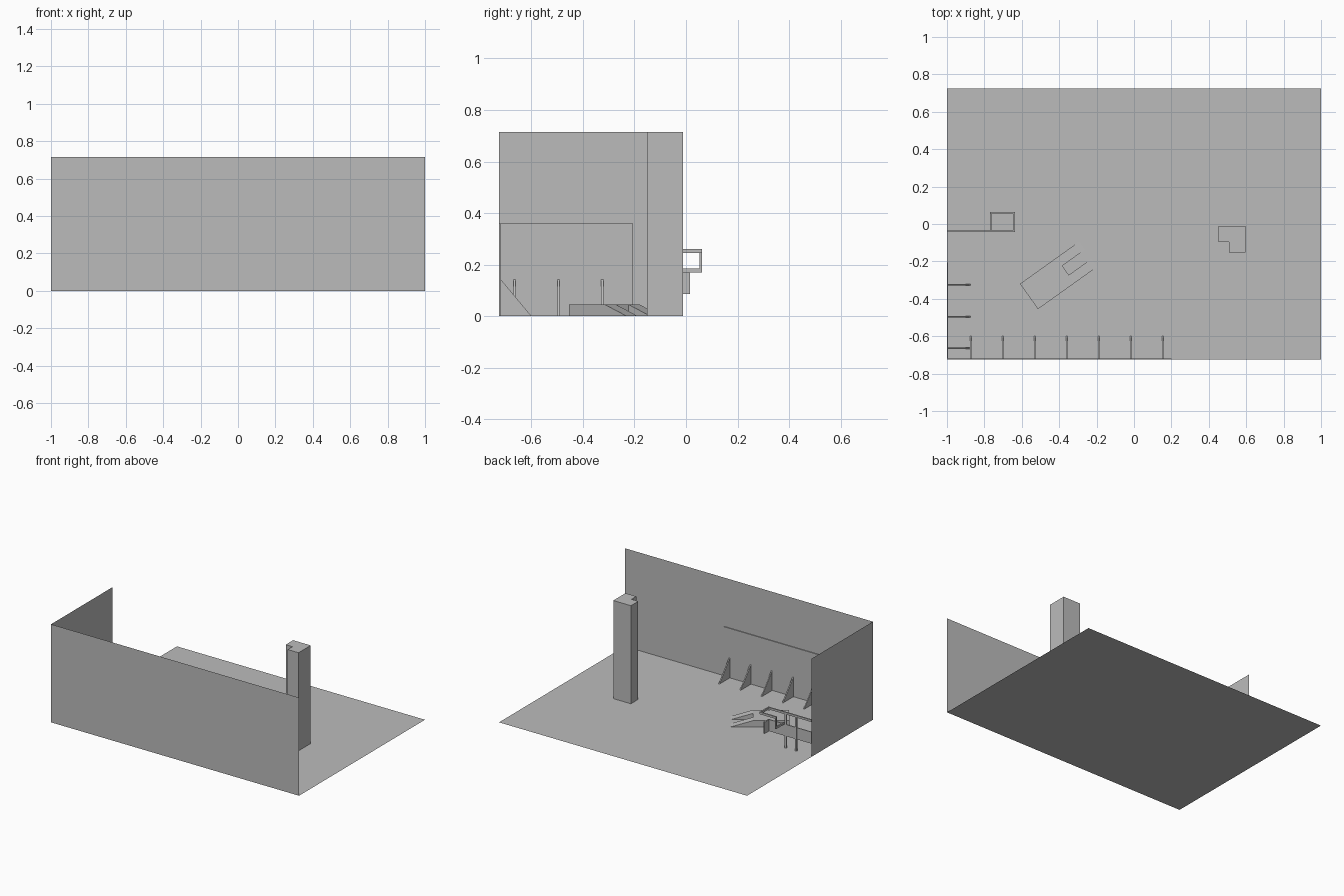
import bpy, bmesh, math
from mathutils import Matrix, Vector

cube = bpy.data.objects.get("Cube")
if cube:
    bpy.data.objects.remove(cube, do_unlink=True)

grey = bpy.data.materials.new("plain_grey")
grey.use_nodes = True
colour = (0.5, 0.5, 0.5, 1)
grey.diffuse_color = colour
grey.node_tree.nodes["Principled BSDF"].inputs["Base Color"].default_value = colour


def finish(name, bm, matrix=None):
    if matrix:
        bm.transform(matrix)
    mesh = bpy.data.meshes.new(name)
    bm.to_mesh(mesh)
    bm.free()
    mesh.materials.append(grey)
    obj = bpy.data.objects.new(name, mesh)
    bpy.context.collection.objects.link(obj)
    return obj


def sheet(name, points):
    """Single flat face."""
    bm = bmesh.new()
    bm.faces.new([bm.verts.new(p) for p in points])
    return finish(name, bm)


def prism(name, points, offset, matrix=None):
    """Flat outline swept along an offset."""
    bm = bmesh.new()
    face = bm.faces.new([bm.verts.new(p) for p in points])
    swept = bmesh.ops.extrude_face_region(bm, geom=[face])["geom"]
    verts = [v for v in swept if isinstance(v, bmesh.types.BMVert)]
    bmesh.ops.translate(bm, vec=Vector(offset), verts=verts)
    bmesh.ops.recalc_face_normals(bm, faces=bm.faces)
    return finish(name, bm, matrix)


def box(name, lo, hi, matrix=None):
    outline = [(lo[0], lo[1], lo[2]), (hi[0], lo[1], lo[2]),
               (hi[0], hi[1], lo[2]), (lo[0], hi[1], lo[2])]
    return prism(name, outline, (0, 0, hi[2] - lo[2]), matrix)


FRONT, BACK, WALL_END, HEIGHT = -0.725, 0.725, -0.015, 0.715

# Floor and the two thin walls
sheet("floor", [(-1, FRONT, 0), (1, FRONT, 0), (1, BACK, 0), (-1, BACK, 0)])
sheet("front_wall", [(-1, FRONT, 0), (1, FRONT, 0), (1, FRONT, HEIGHT), (-1, FRONT, HEIGHT)])
sheet("side_wall", [(-1, WALL_END, 0), (-1, FRONT, 0), (-1, FRONT, HEIGHT), (-1, WALL_END, HEIGHT)])

# Low lining panels on the walls
box("front_panel", (-1, FRONT, 0), (0.2, FRONT + 0.006, 0.36))
box("side_panel", (-1, FRONT, 0), (-0.994, -0.205, 0.36))

# Triangular fins along both panels
fin = [(0, -0.004, 0), (0.125, -0.004, 0), (0, -0.004, 0.15)]
for i in range(7):
    place = Matrix.Translation((-0.872 + i * 0.171, FRONT, 0)) @ Matrix.Rotation(math.pi / 2, 4, "Z")
    prism(f"front_fin_{i + 1}", fin, (0, 0.008, 0), place)
for i in range(3):
    place = Matrix.Translation((-1, -0.665 + i * 0.17, 0))
    prism(f"side_fin_{i + 1}", fin, (0, 0.008, 0), place)

# Notched pillar
prism("pillar", [(0.453, -0.012, 0), (0.453, -0.097, 0), (0.507, -0.097, 0),
                 (0.507, -0.152, 0), (0.595, -0.152, 0), (0.595, -0.012, 0)], (0, 0, HEIGHT))

# Forked ramp: a block with two wedge prongs, turned on the floor
turn = Matrix.Translation((-0.404, -0.275, 0)) @ Matrix.Rotation(math.radians(35.5), 4, "Z")
LENGTH, WIDTH, PRONG, RISE = 0.387, 0.166, 0.053, 0.045
start = LENGTH / 2 - 0.147
box("ramp_block", (-LENGTH / 2, -WIDTH / 2, 0), (start, WIDTH / 2, RISE), turn)
for side, y in (("right", -WIDTH / 2), ("left", WIDTH / 2 - PRONG)):
    prism(f"ramp_prong_{side}", [(start, y, 0), (LENGTH / 2, y, 0), (start, y, RISE)],
          (0, PRONG, 0), turn)

# Barrier: hooked square handrail
END, BEND, RAIL_Y, HOOK_Y = -0.635, -0.77, -0.042, 0.063
TOP, LOW, W, H = 0.26, 0.17, 0.01, 0.015
box("rail_long", (-1, RAIL_Y, TOP - H), (END, RAIL_Y + W, TOP))
box("rail_end", (END - W, RAIL_Y + W, TOP - H), (END, HOOK_Y - W, TOP))
box("rail_return", (BEND, HOOK_Y - W, TOP - H), (END, HOOK_Y, TOP))
box("rail_drop", (BEND, HOOK_Y - W, LOW), (BEND + W, HOOK_Y, TOP - H))
box("rail_tie", (BEND, RAIL_Y + W, LOW), (BEND + W, HOOK_Y - W, LOW + H))

# Barrier: lower board with short end return, and posts
box("barrier_board", (-1, RAIL_Y, 0.085), (END, RAIL_Y + 0.006, LOW))
box("barrier_board_end", (END - W, RAIL_Y + 0.006, 0.085), (END, 0.015, LOW))
for i, x in enumerate((-0.78, -0.862)):
    box(f"barrier_post_{i + 1}", (x - 0.007, RAIL_Y, 0), (x + 0.007, RAIL_Y + W, TOP - H))
